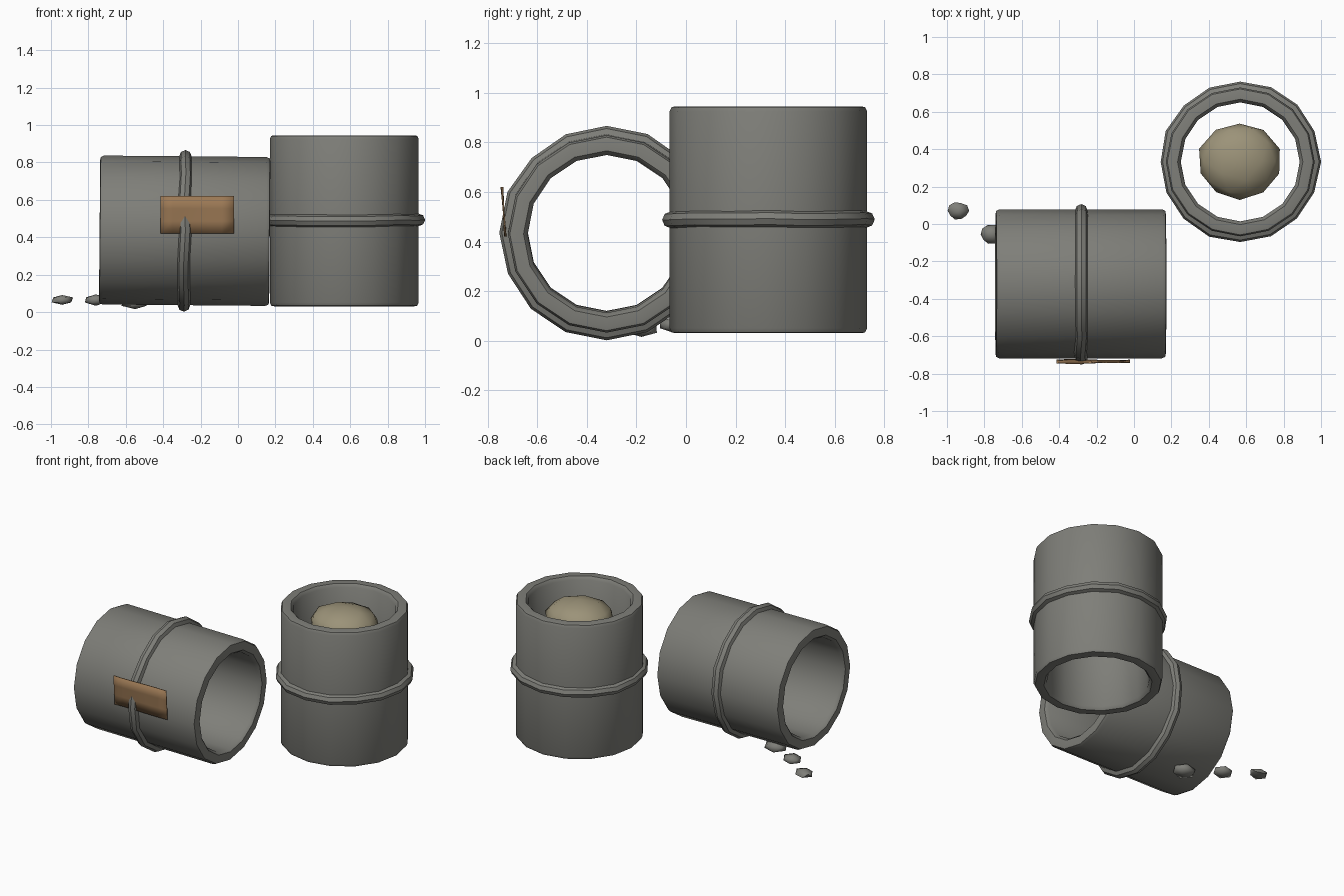
import bpy, bmesh, math, random
from mathutils import Matrix, Vector

random.seed(4)
cube = bpy.data.objects.get("Cube")
if cube:
    bpy.data.objects.remove(cube)


def material(name, rgb):
    m = bpy.data.materials.new(name)
    m.use_nodes = True
    m.diffuse_color = (*rgb, 1)
    m.node_tree.nodes["Principled BSDF"].inputs["Base Color"].default_value = (*rgb, 1)
    return m


STONE = material("stone grey", (0.21, 0.21, 0.19))
TAN = material("pale tan", (0.33, 0.29, 0.19))
BROWN = material("tape brown", (0.33, 0.19, 0.09))
SIDES = 16


def finish(bm, name, mat, matrix, angle=40):
    bmesh.ops.recalc_face_normals(bm, faces=bm.faces)
    mesh = bpy.data.meshes.new(name)
    bm.to_mesh(mesh)
    bm.free()
    mesh.materials.append(mat)
    ob = bpy.data.objects.new(name, mesh)
    bpy.context.collection.objects.link(ob)
    ob.matrix_world = matrix
    bpy.ops.object.select_all(action="DESELECT")
    ob.select_set(True)
    bpy.context.view_layer.objects.active = ob
    bpy.ops.object.shade_smooth_by_angle(angle=math.radians(angle))
    return ob


def lathe(name, profile, matrix, wobble=0.0):
    """Closed (radius, height) profile swept round the z axis."""
    bm = bmesh.new()
    rings = []
    for i in range(SIDES):
        a = math.tau * i / SIDES
        dr, dz = (random.uniform(-wobble, wobble) for _ in range(2))
        rings.append([bm.verts.new(((r + dr) * math.cos(a), (r + dr) * math.sin(a), z + dz))
                      for r, z in profile])
    n = len(profile)
    for i, ring in enumerate(rings):
        after = rings[(i + 1) % SIDES]
        for j in range(n):
            k = (j + 1) % n
            bm.faces.new((ring[j], after[j], after[k], ring[k]))
    return finish(bm, name, STONE, matrix)


def pipe(name, half, matrix):
    # Thick wall with softened rims, open at both ends
    edge = [(0.39, half - 0.003), (0.375, half), (0.335, half), (0.318, half - 0.02)]
    top = [(0.398, half - 0.02)] + edge
    lathe(name, top + [(r, -z) for r, z in reversed(top)], matrix)


def band(name, matrix):
    # Slightly uneven ring round the pipe
    ring = [(0.393 + 0.036 * math.cos(math.tau * j / 8), 0.034 * math.sin(math.tau * j / 8))
            for j in range(8)]
    lathe(name, ring, matrix, 0.004)


def lump(name, mat, centre, size, detail, rough):
    bm = bmesh.new()
    bmesh.ops.create_icosphere(bm, subdivisions=detail, radius=1)
    for v in bm.verts:
        v.co *= 1 + random.uniform(-rough, rough)
        v.co = Vector(a * s for a, s in zip(v.co, size))
    return finish(bm, name, mat, Matrix.Translation(centre), 60)


# Standing pipe with its band and the rounded filling
pipe("standing_pipe", 0.457, Matrix.Translation((0.568, 0.332, 0.488)))
band("standing_band", Matrix.Translation((0.568, 0.332, 0.49)))
lump("filling", TAN, (0.565, 0.335, 0.83), (0.22, 0.21, 0.11), 2, 0.04)

# Lying pipe and its band, axis along x
turn = Matrix.Rotation(math.radians(90.5), 4, "Y")
pipe("lying_pipe", 0.455, Matrix.Translation((-0.285, -0.32, 0.435)) @ turn)
band("lying_band", Matrix.Translation((-0.285, -0.32, 0.435)) @ turn)

# Bent tape patch on the front of the lying pipe
bm = bmesh.new()
bmesh.ops.create_grid(bm, x_segments=6, y_segments=3, size=0.5)
for v in bm.verts:
    u, w = v.co.x, v.co.y
    v.co = (u * 0.395, 0.006 * math.sin(u * 6) * w - 0.014 * w, w * 0.2)
patch = finish(bm, "tape_patch", BROWN, Matrix.Translation((-0.218, -0.735, 0.52)))
thick = patch.modifiers.new("thickness", "SOLIDIFY")
thick.thickness = 0.006
thick.offset = 0

# Loose stones trailing away on the ground
for i, (x, y, z, s) in enumerate([(-0.94, 0.07, 0.065, 0.062),
                                  (-0.76, -0.055, 0.065, 0.066),
                                  (-0.55, -0.18, 0.05, 0.082)]):
    lump(f"loose_stone_{i + 1}", STONE, (x, y, z), (s, s * 0.85, s * 0.45), 1, 0.08)
